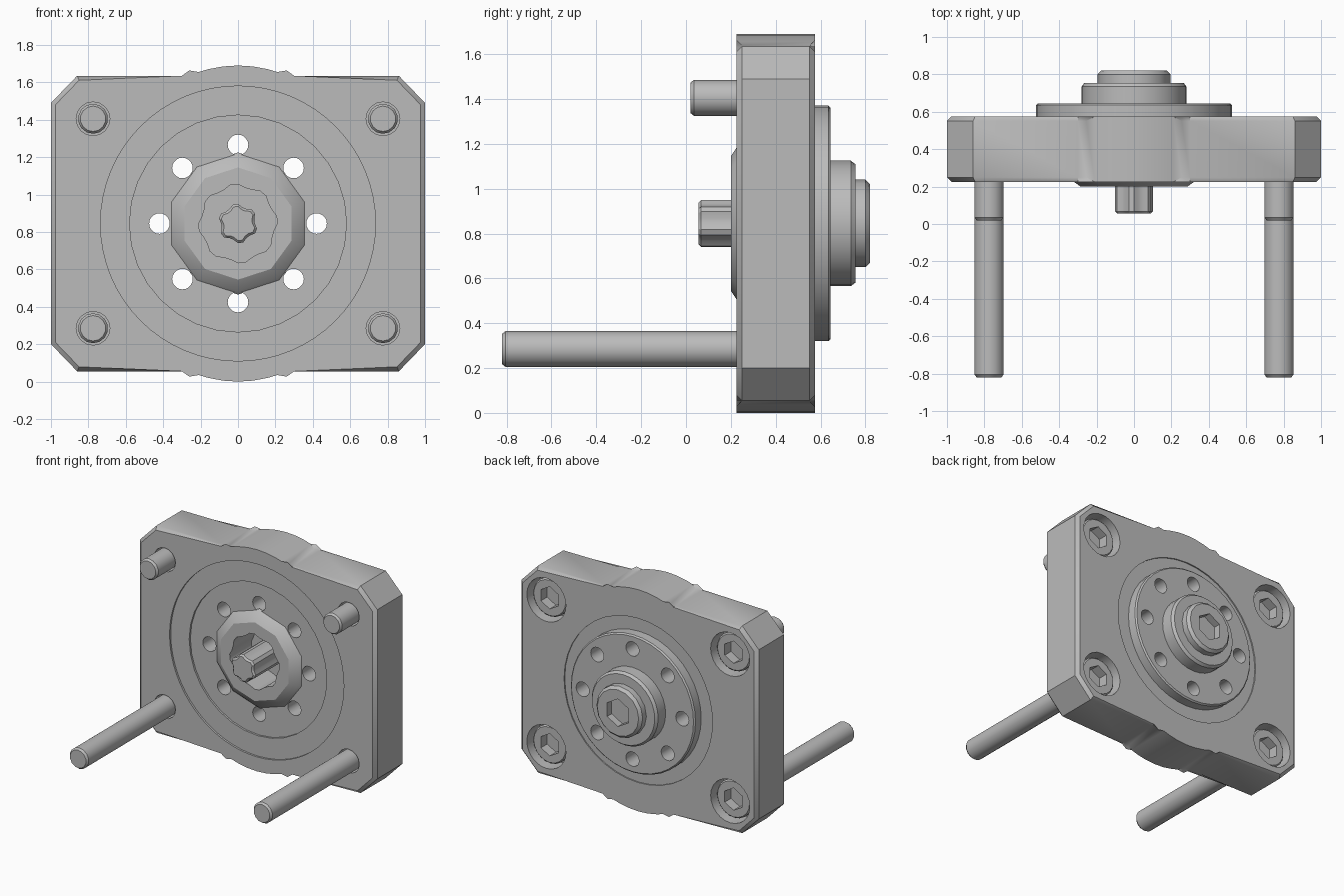
import bpy, bmesh
from math import sin, cos, pi, radians

if "Cube" in bpy.data.objects:
    bpy.data.objects.remove(bpy.data.objects["Cube"])

MID = 0.845            # height of the main axis
FRONT, BACK = 0.225, 0.575

metal = bpy.data.materials.new("grey metal")
metal.use_nodes = True
metal.diffuse_color = (0.5, 0.5, 0.5, 1)
metal.node_tree.nodes["Principled BSDF"].inputs["Base Color"].default_value = (0.5, 0.5, 0.5, 1)


def loft(name, rings, rim_bevel=0):
    """Closed solid through matching rings of points, capped at both ends."""
    bm = bmesh.new()
    loops = [[bm.verts.new(p) for p in ring] for ring in rings]
    n = len(loops[0])
    for a, b in zip(loops, loops[1:]):
        for i in range(n):
            j = (i + 1) % n
            bm.faces.new((a[i], a[j], b[j], b[i]))
    caps = [bm.faces.new(loops[0]), bm.faces.new(loops[-1])]
    if rim_bevel:
        edges = [e for f in caps for e in f.edges]
        bmesh.ops.bevel(bm, geom=edges, offset=rim_bevel, segments=1, affect='EDGES')
    bmesh.ops.recalc_face_normals(bm, faces=bm.faces[:])
    mesh = bpy.data.meshes.new(name)
    bm.to_mesh(mesh)
    bm.free()
    mesh.materials.append(metal)
    ob = bpy.data.objects.new(name, mesh)
    bpy.context.collection.objects.link(ob)
    return ob


def turned(name, profile, sides, x=0, z=MID, ripple=0):
    """Solid turned about the y direction from (radius, y) points; ripple makes splines."""
    rings = []
    for r, y in profile:
        ring = []
        for i in range(sides):
            a = pi / 2 + 2 * pi * i / sides
            rr = r - ripple * (i // 2 % 2)
            ring.append((x + rr * cos(a), y, z + rr * sin(a)))
        rings.append(ring)
    return loft(name, rings)


def cut(target, cutters):
    bpy.context.view_layer.objects.active = target
    for c in cutters:
        c.hide_render = True
        mod = target.modifiers.new("cut", 'BOOLEAN')
        mod.operation, mod.solver, mod.object = 'DIFFERENCE', 'EXACT', c
        bpy.ops.object.modifier_apply(modifier=mod.name)


def finish(ob):
    bpy.ops.object.select_all(action='DESELECT')
    ob.select_set(True)
    bpy.context.view_layer.objects.active = ob
    bpy.ops.object.shade_smooth_by_angle(angle=radians(32))


cutters, parts = [], []


def cutter(profile, sides, **kw):
    c = turned("cutter", profile, sides, **kw)
    cutters.append(c)
    return c


# Housing plate: clipped corners, with a shallow bulge at top and bottom
quarter = [(1, 0.645), (0.86, 0.79), (0.3, 0.79), (0.255, 0.795), (0.21, 0.81),
           (0.16, 0.825), (0.08, 0.84)]
half = quarter + [(0, 0.845)] + [(-x, z) for x, z in reversed(quarter)]
outline = half + [(-x, -z) for x, z in half]
housing = loft("housing", [[(x, y, MID + z) for x, z in outline] for y in (FRONT, BACK)],
               rim_bevel=0.024)
parts.append(housing)

# Cutters shared by the central parts
through = [cutter([(0.055, 0), (0.055, 1)], 20, x=0.42 * cos(k * pi / 4),
                  z=MID + 0.42 * sin(k * pi / 4)) for k in range(8)]
bore = cutter([(0.21, 0), (0.21, 0.46)], 32, ripple=0.015)
recesses = [cutter([(0.735, 0), (0.735, 0.24)], 64),
            cutter([(0.58, 0), (0.58, 0.255)], 32),
            cutter([(0.626, 0.566), (0.626, 1)], 40)]
corners = [(sx * 0.775, MID + sz * 0.56) for sx in (-1, 1) for sz in (-1, 1)]
seats = [cutter([(0.165, 0.44), (0.165, 1)], 24, x=x, z=z) for x, z in corners]
bolt_bores = [cutter([(0.09, 0), (0.09, 0.5)], 16, x=x, z=z) for x, z in corners]
cut(housing, recesses + [bore] + through + seats + bolt_bores)

# Front collar, faceted, around the splined bore
collar = turned("front_collar", [(0.38, 0.262), (0.36, 0.24), (0.3, 0.2)], 10)
cut(collar, [bore])
parts.append(collar)

# Splined shaft
parts.append(turned("splined_shaft", [(0.092, 0.055), (0.105, 0.068), (0.105, 0.47)],
                    24, ripple=0.015))

# Rear flange with its ring of holes
flange = turned("rear_flange", [(0.525, 0.55), (0.525, 0.635), (0.515, 0.645)], 40)
cut(flange, through)
parts.append(flange)

# Rear hub and end cap with hexagonal socket
parts.append(turned("rear_hub", [(0.28, 0.63), (0.28, 0.735), (0.265, 0.755)], 32))
cap = turned("end_cap", [(0.195, 0.74), (0.195, 0.8), (0.175, 0.82)], 16)
cut(cap, [cutter([(0.105, 0.765), (0.105, 1)], 6)])
parts.append(cap)

# Four corner bolts: long below, short above, socket heads at the back
for x, z in corners:
    low = z < MID
    side = "left" if x > 0 else "right"
    label = ("lower_" if low else "upper_") + side
    tip = -0.82 if low else 0.02
    parts.append(turned(label + "_bolt_shank",
                        [(0.068, tip), (0.08, tip + 0.015), (0.08, 0.46)], 14, x=x, z=z))
    head = turned(label + "_bolt_head", [(0.145, 0.42), (0.145, 0.525), (0.135, 0.535)],
                  20, x=x, z=z)
    cut(head, [cutter([(0.085, 0.46), (0.085, 1)], 6, x=x, z=z)])
    parts.append(head)

for c in cutters:
    bpy.data.objects.remove(c)
for p in parts:
    finish(p)
